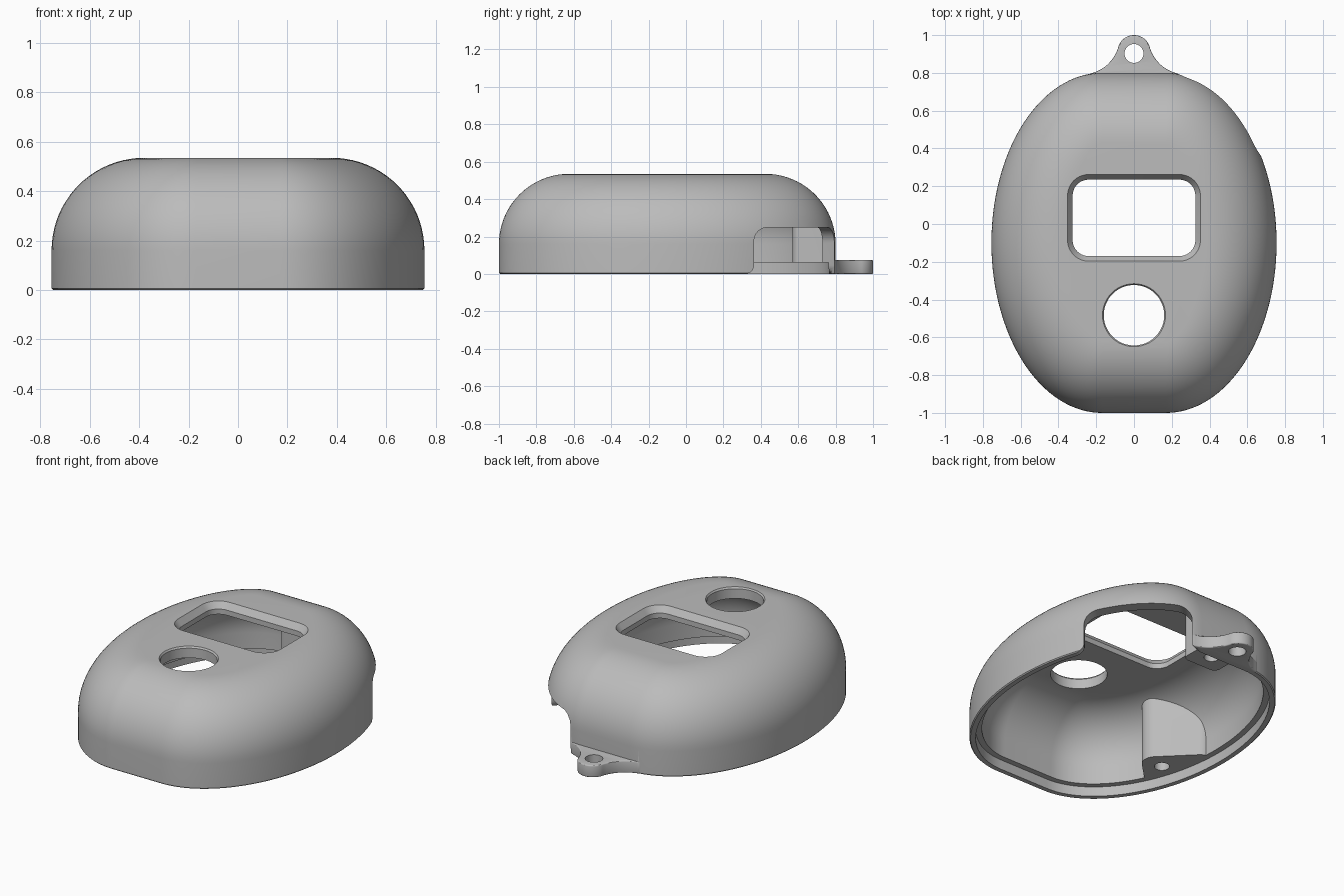
import bpy, bmesh, math
from mathutils import Vector, Matrix

if "Cube" in bpy.data.objects:
    bpy.data.objects.remove(bpy.data.objects["Cube"], do_unlink=True)

grey = bpy.data.materials.new("matte grey")
grey.use_nodes = True
grey.diffuse_color = (0.5, 0.5, 0.5, 1)
grey.node_tree.nodes["Principled BSDF"].inputs["Base Color"].default_value = (0.5, 0.5, 0.5, 1)

CY = -0.1          # centre of the oval body
WALL = 0.07
TOP = 0.535
ROUND = 0.375


def oval(d):
    """Two half ellipses joined by short straight ends, offset inwards by d."""
    flat, a, b = 0.17, 0.585, 0.9
    pts = []
    for side in (1, -1):
        for i in range(65):
            t = math.pi / 2 * (i / 32 - 1)
            n = Vector((math.cos(t) / a, math.sin(t) / b)).normalized() * d
            pts.append((side * (flat + a * math.cos(t) - n.x), CY + side * (b * math.sin(t) - n.y)))
    return pts


def round_rect(x0, x1, y0, y1, r, n=10):
    pts = []
    corners = ((x1, y1), (x0, y1), (x0, y0), (x1, y0))
    signs = ((-1, -1), (1, -1), (1, 1), (-1, 1))
    for k in range(4):
        cx, cy = corners[k][0] + signs[k][0] * r, corners[k][1] + signs[k][1] * r
        for i in range(n + 1):
            t = (k + i / n) * math.pi / 2
            pts.append((cx + r * math.cos(t), cy + r * math.sin(t)))
    return pts


def circle(x, y, r, n=48):
    return [(x + r * math.cos(2 * math.pi * i / n), y + r * math.sin(2 * math.pi * i / n)) for i in range(n)]


def loft(name, rings, matrix=None):
    """Closed solid through (outline, z) rings."""
    bm = bmesh.new()
    loops = [[bm.verts.new((x, y, z)) for x, y in pts] for pts, z in rings]
    n = len(loops[0])
    for low, high in zip(loops, loops[1:]):
        for i in range(n):
            j = (i + 1) % n
            bm.faces.new((low[i], low[j], high[j], high[i]))
    bm.faces.new(loops[0][::-1])
    bm.faces.new(loops[-1])
    if matrix:
        bm.transform(matrix)
    bmesh.ops.recalc_face_normals(bm, faces=bm.faces)
    mesh = bpy.data.meshes.new(name)
    bm.to_mesh(mesh)
    bm.free()
    mesh.materials.append(grey)
    ob = bpy.data.objects.new(name, mesh)
    bpy.context.collection.objects.link(ob)
    return ob


def apply(ob, mod):
    bpy.context.view_layer.objects.active = ob
    bpy.ops.object.modifier_apply(modifier=mod.name)


def combine(target, tool, operation="DIFFERENCE"):
    mod = target.modifiers.new("cut", "BOOLEAN")
    mod.operation, mod.solver, mod.object = operation, "EXACT", tool
    apply(target, mod)
    bpy.data.objects.remove(tool, do_unlink=True)


def dome(inset, top, radius, steps=20):
    """Rings of the rounded upper edge."""
    rings = []
    for i in range(steps + 1):
        t = math.pi / 2 * i / steps
        rings.append((oval(inset + radius * (1 - math.cos(t))), top - radius * (1 - math.sin(t))))
    return rings


# Outer body
shell = loft("shell", [(oval(0.006), 0), (oval(0), 0.006)] + dome(0, TOP, ROUND))

# Hollow interior, leaving two screw columns standing against the wall
cavity = loft("cavity", [(oval(WALL), 0.05)] + dome(WALL, TOP - WALL, ROUND - WALL))
columns = ((0, 0.68, math.pi / 2, (-0.11, 0.4, -0.12, 0.12, 0.04)),
           (-0.574, -0.44, math.radians(225), (-0.115, 0.4, -0.3, 0.11, 0.08)))
for x, y, heading, foot in columns:
    place = Matrix.Translation((x, y, 0)) @ Matrix.Rotation(heading, 4, "Z")
    outline = round_rect(*foot)
    combine(cavity, loft("column", [(outline, -0.1), (outline, 0.7)], place))
combine(shell, cavity)

# Stepped recess round the bottom rim
combine(shell, loft("recess", [(oval(0.035), -0.05), (oval(0.035), 0.06)]))

# Side port: arched opening with flared feet, cut square to the wall
port = [(-0.35, -0.05), (-0.35, 0)]
port += [(-0.35 + 0.045 * math.sin(t), 0.045 - 0.045 * math.cos(t))
         for t in (math.pi / 2 * i / 6 for i in range(1, 7))]
port += [(-0.305 + 0.08 * (1 - math.cos(t)), 0.168 + 0.08 * math.sin(t))
         for t in (math.pi / 2 * i / 10 for i in range(11))]
port += [(-u, z) for u, z in reversed(port)]
along = Vector((-0.715, 0.7, 0)).normalized()
up = Vector((0, 0, 1))
frame = Matrix((along, up, along.cross(up))).transposed().to_4x4()
frame.translation = (0.452, 0.575, 0)
combine(shell, loft("port", [(port, -0.13), (port, 0.35)], frame))

# Hanging tab: ear with concave flanks
start, bend, end = Vector((0.24, 0.794)), Vector((0.125, 0.82)), Vector((0.085, 0.93))
flank = [start.lerp(bend, i / 12).lerp(bend.lerp(end, i / 12), i / 12) for i in range(13)]
arc = [(0.087 * math.cos(t), 0.913 + 0.087 * math.sin(t))
       for t in (math.radians(12 + 156 * i / 24) for i in range(1, 24))]
ear = [(0.2, 0.775)] + [tuple(p) for p in flank] + arc
ear += [(-p.x, p.y) for p in reversed(flank)] + [(-0.2, 0.775)]
tab = loft("tab", [(ear, 0), (ear, 0.075)])
soft = tab.modifiers.new("soft edge", "BEVEL")
soft.width, soft.segments, soft.limit_method, soft.angle_limit = 0.012, 3, "ANGLE", math.radians(60)
apply(tab, soft)
combine(shell, tab, "UNION")


# Display window with chamfered upper edge
def window(g):
    return round_rect(-0.325 - g, 0.325 + g, -0.17 - g, 0.235 + g, 0.085 + g)


combine(shell, loft("window", [(window(0), 0.4), (window(0), 0.497),
                               (window(0.027), TOP), (window(0.027), 0.6)]))

# Round button opening
combine(shell, loft("button_opening", [(circle(0, -0.483, 0.16), 0.4), (circle(0, -0.483, 0.16), 0.525),
                                       (circle(0, -0.483, 0.167), TOP), (circle(0, -0.483, 0.167), 0.6)]))

# Tab hole and blind screw holes
for x, y, r, top in ((0, 0.903, 0.05, 0.2), (0, 0.68, 0.043, 0.3), (-0.574, -0.44, 0.043, 0.25)):
    combine(shell, loft("hole", [(circle(x, y, r, 32), -0.1), (circle(x, y, r, 32), top)]))

bpy.ops.object.select_all(action="DESELECT")
shell.select_set(True)
bpy.context.view_layer.objects.active = shell
bpy.ops.object.shade_smooth_by_angle(angle=math.radians(30))
